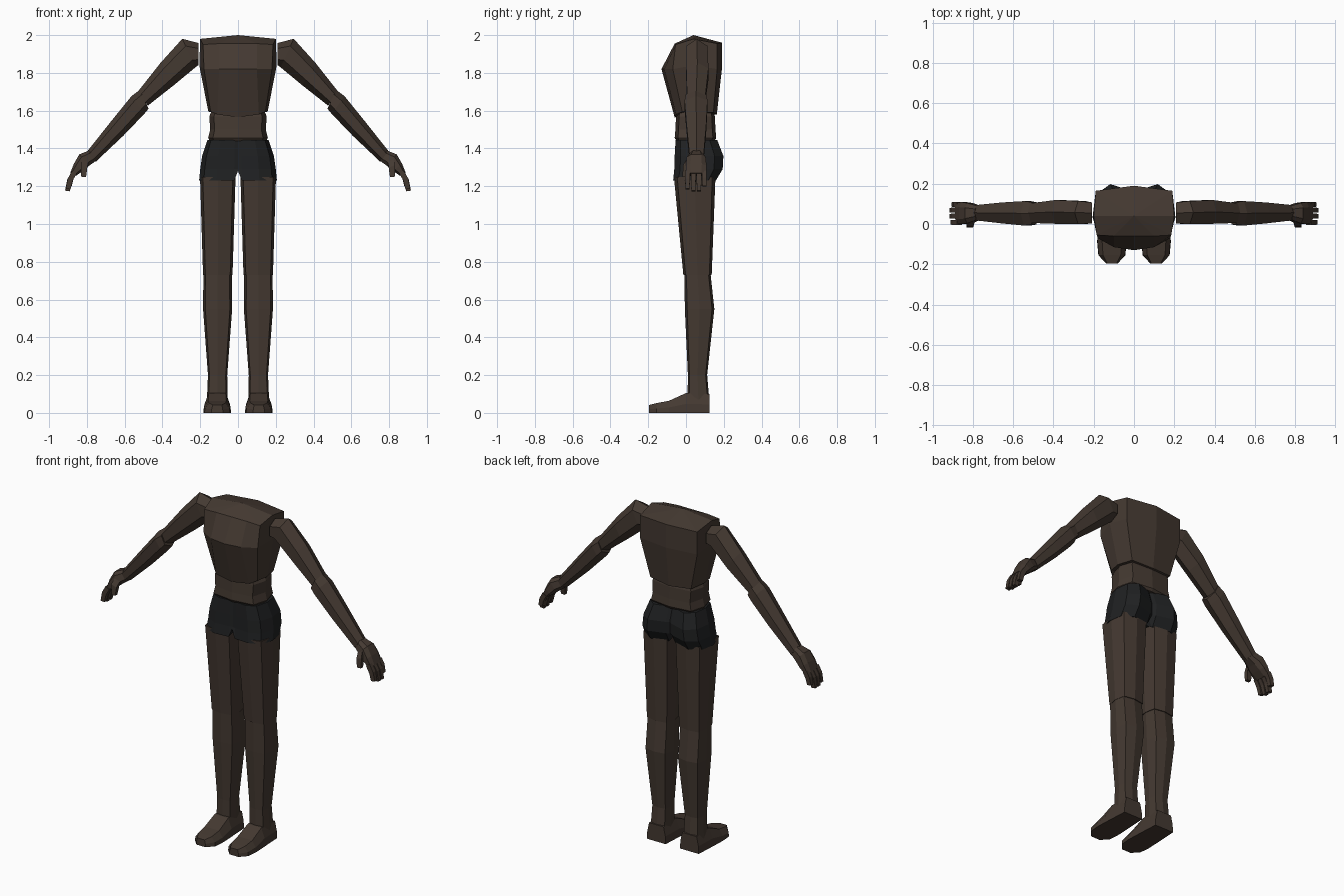
import bpy, bmesh
from math import cos, sin, radians, pi, copysign
from mathutils import Vector

if "Cube" in bpy.data.objects:
    bpy.data.objects.remove(bpy.data.objects["Cube"], do_unlink=True)


def material(name, colour):
    mat = bpy.data.materials.new(name)
    mat.use_nodes = True
    mat.diffuse_color = colour
    shader = next(n for n in mat.node_tree.nodes if n.type == 'BSDF_PRINCIPLED')
    shader.inputs["Base Color"].default_value = colour
    shader.inputs["Roughness"].default_value = 0.9
    return mat


skin = material("dark_brown_skin", (0.058, 0.041, 0.031, 1))
cloth = material("black_cloth", (0.014, 0.015, 0.016, 1))


def loft(name, rings, mat, side=1, bottom=None, top=None):
    """Skin a list of point rings; each end is flat, or fans to a given point."""
    bm = bmesh.new()
    loops = [[bm.verts.new((side * x, y, z)) for x, y, z in ring] for ring in rings]
    n = len(loops[0])
    for low, high in zip(loops, loops[1:]):
        for i in range(n):
            j = (i + 1) % n
            bm.faces.new((low[i], low[j], high[j], high[i]))
    for loop, tip in ((loops[0], bottom), (loops[-1], top)):
        if tip is None:
            bm.faces.new(loop)
        else:
            centre = bm.verts.new(tip)
            for i in range(n):
                bm.faces.new((loop[i], loop[(i + 1) % n], centre))
    bmesh.ops.recalc_face_normals(bm, faces=bm.faces[:])
    mesh = bpy.data.meshes.new(name)
    bm.to_mesh(mesh)
    bm.free()
    mesh.materials.append(mat)
    obj = bpy.data.objects.new(name, mesh)
    bpy.context.collection.objects.link(obj)
    return obj


def oval(x, y, z, across, deep, tilt=0, n=8, power=0.5, phase=0):
    """Ring round a centre, tilted about y; a low power makes it boxier."""
    pts = []
    for i in range(n):
        a = 2 * pi * i / n + phase
        u, v = (copysign(abs(t) ** power, t) if abs(t) > 1e-6 else 0
                for t in (cos(a), sin(a)))
        pts.append(Vector((x + u * across * cos(radians(tilt)), y + v * deep,
                           z + u * across * sin(radians(tilt)))))
    return pts


def tube(name, specs, side=1, **shape):
    return loft(name, [oval(*s, **shape) for s in specs], skin, side)


def mirrored(half):
    return half + [(-x, y, z) for x, y, z in reversed(half[1:-1])]


# Torso: half outlines from front centre round to back centre
hem = [(0, -.06, 1.565), (.11, -.052, 1.58), (.145, -.02, 1.595),
       (.157, .05, 1.595), (.135, .145, 1.59), (0, .163, 1.58)]
chest = [(0, -.13, 1.82), (.1, -.115, 1.82), (.18, -.07, 1.82),
         (.205, .04, 1.84), (.19, .165, 1.82), (0, .19, 1.82)]
collar = [(0, -.06, 1.955), (.1, -.06, 1.955), (.185, -.055, 1.95),
          (.2, .04, 1.98), (.19, .165, 1.955), (0, .19, 1.96)]
loft("torso", [mirrored(h) for h in (hem, chest, collar)], skin,
     bottom=(0, .05, 1.57), top=(0, .04, 2))

# Waist
tube("waist", [(0, .05, 1.44, .15, .1), (0, .05, 1.455, .158, .11),
               (0, .05, 1.5, .147, .106), (0, .05, 1.57, .152, .103),
               (0, .05, 1.62, .13, .09)])


# Shorts: cleft at the back and a raised crotch
def hip_ring(z, width, front, back, lift=0):
    xs = (0, .1, .55, .88, 1, .93, .62, .1, 0)
    ys = (.05, .03, 0, .12, .45, .82, 1, .88, .83)
    return mirrored([(x * width, front + y * (back - front), z + (lift if x == 0 else 0))
                     for x, y in zip(xs, ys)])


loft("shorts", [hip_ring(1.23, .206, -.068, .158, .05), hip_ring(1.29, .2, -.062, .194),
                hip_ring(1.36, .19, -.06, .198), hip_ring(1.445, .162, -.055, .165)],
     cloth, bottom=(0, .05, 1.28))


# Foot section: flat sole, sloping sides, narrower top
def foot_ring(y, sole, upper, height):
    half = [(sole, 0), (sole * .97, height * .45), (upper, height)]
    pts = half + [(-x, z) for x, z in reversed(half)]
    return [(.11 + x, y, z) for x, z in pts]


for side, label in ((1, "left"), (-1, "right")):
    # Leg
    tube(label + "_thigh", [(.107, .061, .73, .078, .075), (.107, .046, 1.25, .094, .11)], side)
    tube(label + "_shin", [(.11, .066, .06, .055, .058), (.108, .061, .2, .051, .051),
                           (.108, .072, .55, .077, .078), (.108, .06, .745, .075, .069)], side)
    loft(label + "_foot", [foot_ring(.125, .062, .048, .1), foot_ring(0, .069, .045, .105),
                           foot_ring(-.09, .073, .048, .064), foot_ring(-.155, .067, .044, .052),
                           foot_ring(-.195, .03, .024, .042)], skin, side)

    # Arm
    hexagon = dict(n=6, power=1)
    tube(label + "_upper_arm", [(.208, .055, 1.9, .058, .06, 90), (.26, .057, 1.905, .083, .066, 65),
                                (.375, .06, 1.794, .069, .068, 60),
                                (.505, .054, 1.662, .045, .056, 52)], side, **hexagon)
    tube(label + "_forearm", [(.497, .053, 1.66, .055, .064, 65), (.53, .053, 1.63, .058, .07, 55),
                              (.64, .055, 1.505, .05, .06, 50),
                              (.775, .056, 1.358, .036, .044, 55)], side, **hexagon)

    # Hand
    tube(label + "_palm", [(.77, .056, 1.362, .035, .036, 55), (.815, .054, 1.338, .042, .053, 50),
                           (.845, .054, 1.3, .032, .058, 38), (.873, .054, 1.262, .018, .055, 25)],
         side, power=.7, phase=pi / 8)
    box = dict(n=4, power=1, phase=pi / 4)
    fingers = zip(("index", "middle", "ring", "little"), (.008, .039, .069, .097), (.9, 1, 1, .75))
    for finger, y, reach in fingers:
        tube(f"{label}_{finger}_finger",
             [(.866, y, 1.275, .02, .018, 30), (.866 + .025 * reach, y, 1.275 - .045 * reach, .02, .018, 22),
              (.866 + .037 * reach, y, 1.275 - .1 * reach, .018, .015, 8)], side, **box)
    tube(label + "_thumb", [(.805, .025, 1.345, .025, .02, 40), (.815, -.002, 1.305, .026, .019, 20),
                            (.817, -.008, 1.25, .018, .015, 0)], side, **box)
